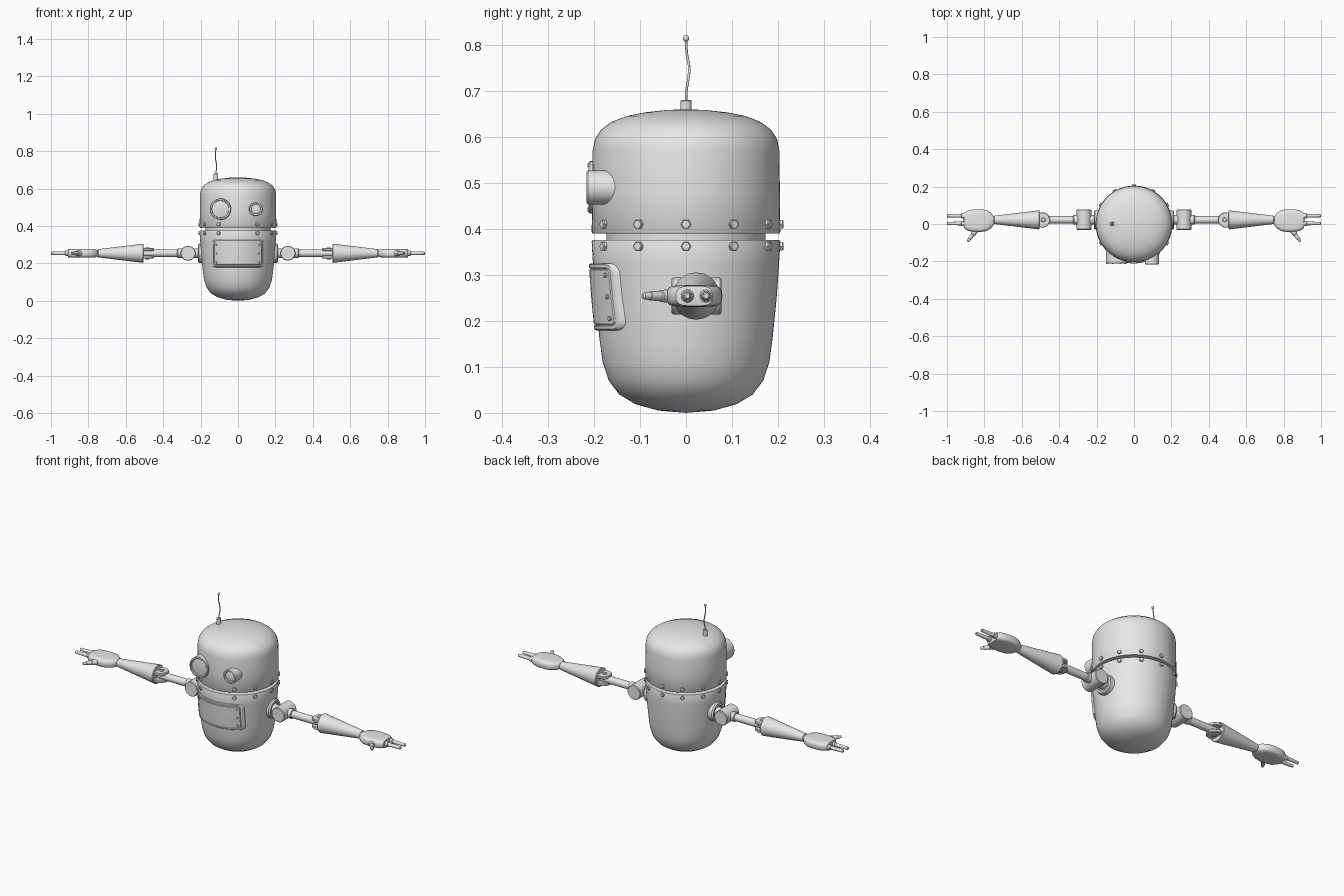
import bpy, bmesh, math
from mathutils import Vector

if "Cube" in bpy.data.objects:
    bpy.data.objects.remove(bpy.data.objects["Cube"])

grey = bpy.data.materials.new("robot grey")
grey.diffuse_color = (0.8, 0.8, 0.8, 1)
grey.use_nodes = True
grey.node_tree.nodes["Principled BSDF"].inputs["Base Color"].default_value = grey.diffuse_color


def finish(name, bm):
    bmesh.ops.remove_doubles(bm, verts=bm.verts, dist=1e-5)
    bmesh.ops.recalc_face_normals(bm, faces=bm.faces)
    me = bpy.data.meshes.new(name)
    bm.to_mesh(me)
    bm.free()
    me.materials.append(grey)
    ob = bpy.data.objects.new(name, me)
    bpy.context.collection.objects.link(ob)
    return ob


def lathe(name, profile, loc=(0, 0, 0), axis=(0, 0, 1), seg=32):
    """Spin (radius, height) points round an axis through loc."""
    bm = bmesh.new()
    q = Vector(axis).to_track_quat('Z', 'Y')
    rings = []
    for r, h in profile:
        rings.append([bm.verts.new(Vector(loc) + q @ Vector((
            r * math.cos(2 * math.pi * i / seg), r * math.sin(2 * math.pi * i / seg), h)))
            for i in range(seg)])
    for a, b in zip(rings, rings[1:]):
        for i in range(seg):
            j = (i + 1) % seg
            bm.faces.new((a[i], a[j], b[j], b[i]))
    return finish(name, bm)


def rod(name, a, b, r0, r1=None, seg=24, bevel=0.003):
    """Closed, slightly rounded cylinder or cone between two points."""
    r1 = r0 if r1 is None else r1
    a, b = Vector(a), Vector(b)
    n = (b - a).length
    return lathe(name, [(0, 0), (r0 - bevel, 0), (r0, bevel), (r1, n - bevel),
                        (r1 - bevel, n), (0, n)], a, b - a, seg)


# Body: rounded tub, recessed neck, domed head
tub = [(0, 0), (0.06, 0.005), (0.11, 0.019), (0.145, 0.04), (0.168, 0.07), (0.181, 0.11),
       (0.188, 0.16), (0.197, 0.25), (0.202, 0.32), (0.205, 0.372), (0.203, 0.376)]
lathe("body", tub + [(0.165, 0.376), (0, 0.376)], seg=96)
lathe("neck", [(0, 0.36), (0.173, 0.36), (0.173, 0.41), (0, 0.41)], seg=96)
lathe("head", [(0, 0.39), (0.203, 0.39), (0.205, 0.393), (0.204, 0.48), (0.203, 0.57),
               (0.198, 0.595), (0.185, 0.615), (0.163, 0.632), (0.13, 0.645),
               (0.09, 0.653), (0.045, 0.658), (0, 0.66)], seg=96)

# Seam bolts round the waist
for z in (0.362, 0.41):
    for i in range(12):
        a = math.radians(30 * i)
        if i == 9:
            continue
        d = Vector((math.cos(a), math.sin(a), 0))
        p = Vector((0, 0, z))
        rod("seam_bolt", p + d * 0.198, p + d * 0.212, 0.011, seg=6, bevel=0.002)


# Eyes: cylinder with raised rim and shallow lens
def eye(name, x, r, front):
    lathe(name, [(0, -0.11), (r, -0.11), (r, -0.003), (r - 0.003, 0), (r - 0.010, 0),
                 (r - 0.012, -0.006), (r * 0.45, -0.003), (0, -0.002)],
          (x, -front, 0.49), (0, -1, 0), 48)


eye("big_eye", -0.094, 0.057, 0.212)
eye("small_eye", 0.096, 0.037, 0.216)
for i in range(8):
    a = math.pi * (i + 0.5) / 4
    x, z = -0.094 + 0.052 * math.cos(a), 0.49 + 0.052 * math.sin(a)
    rod("eye_rivet", (x, -0.20, z), (x, -0.2145, z), 0.004, seg=8, bevel=0.001)


# Chest hatch: rounded rectangle wrapped on the body
def radius_at(z):
    for (r0, z0), (r1, z1) in zip(tub, tub[1:]):
        if z0 <= z <= z1:
            return r0 + (r1 - r0) * (z - z0) / (z1 - z0)


def on_body(x, z, off):
    r = radius_at(z) + off
    return Vector((x, -math.sqrt(r * r - x * x), z))


def hatch_outline(w, h, c, edge=10):
    corners = []
    for k, (sx, sz) in enumerate(((1, 1), (-1, 1), (-1, -1), (1, -1))):
        for i in range(7):
            a = math.pi / 2 * (k + i / 6)
            corners.append(((w - c) * sx + c * math.cos(a), (h - c) * sz + c * math.sin(a)))
    pts = []
    for i, p in enumerate(corners):
        q = corners[(i + 1) % len(corners)]
        n = edge if i % 7 == 6 else 1
        pts += [(p[0] + (q[0] - p[0]) * t / n, p[1] + (q[1] - p[1]) * t / n) for t in range(n)]
    return pts


bm = bmesh.new()
levels = [(0, -0.01), (0, 0.005), (0.003, 0.009), (0.010, 0.009), (0.011, 0.006),
          (0.013, 0.006), (0.014, 0.009)]
rings = [[bm.verts.new(on_body(x, 0.252 + z, o)) for x, z in
          hatch_outline(0.14 - d, 0.073 - d, 0.022 - d)] for d, o in levels]
for s in (0.8, 0.6, 0.4, 0.2, 0.0):
    rings.append([bm.verts.new(on_body(x * s, 0.252 + z * s, 0.009)) for x, z in
                  hatch_outline(0.126, 0.059, 0.008)])
for a, b in zip(rings, rings[1:]):
    for i in range(len(a)):
        j = (i + 1) % len(a)
        bm.faces.new((a[i], a[j], b[j], b[i]))
finish("chest_hatch", bm)
for x in (-0.113, 0.113):
    for z in (0.205, 0.252, 0.299):
        p = on_body(x, z, 0.005)
        d = Vector((p.x, p.y, 0)).normalized()
        rod("hatch_rivet", p, p + d * 0.008, 0.005, seg=8, bevel=0.001)

# Antenna with wavy wire and ball
rod("antenna_base", (-0.118, 0, 0.635), (-0.118, 0, 0.68), 0.012, bevel=0.002)
cu = bpy.data.curves.new("antenna_wire", 'CURVE')
cu.dimensions = '3D'
cu.bevel_depth = 0.0028
cu.bevel_resolution = 2
wire = [(-0.118, 0, 0.675), (-0.116, 0.001, 0.70), (-0.114, 0.005, 0.725),
        (-0.119, 0.007, 0.75), (-0.121, 0.002, 0.78), (-0.118, 0, 0.812)]
sp = cu.splines.new('BEZIER')
sp.bezier_points.add(len(wire) - 1)
for bp, p in zip(sp.bezier_points, wire):
    bp.co = p
    bp.handle_left_type = bp.handle_right_type = 'AUTO'
cu.materials.append(grey)
bpy.context.collection.objects.link(bpy.data.objects.new("antenna_wire", cu))
lathe("antenna_ball", [(0.007 * math.sin(math.pi * i / 8), -0.007 * math.cos(math.pi * i / 8))
                       for i in range(9)], (-0.118, 0, 0.814), seg=16)

# Arms, one per side
Y, Z = 0.022, 0.254
for s, side in ((1, "left"), (-1, "right")):
    def P(x, y=Y, z=Z):
        return Vector((s * x, y, z))
    out = (s, 0, 0)
    # shoulder
    lathe(side + "_shoulder_socket", [(0, 0.15), (0.051, 0.15), (0.051, 0.208), (0.046, 0.215),
          (0.036, 0.215), (0.034, 0.208), (0, 0.208)], (0, Y, Z), out)
    rod(side + "_shoulder_stub", P(0.17), P(0.25), 0.026)
    rod(side + "_shoulder_joint", P(0.267, -0.031), P(0.267, 0.077), 0.04, seg=40)
    # upper arm and elbow clevis
    rod(side + "_arm_collar", P(0.29), P(0.325), 0.025)
    rod(side + "_upper_arm", P(0.28), P(0.53), 0.02)
    for z in (0.227, 0.265):
        rod(side + "_elbow_plate", P(0.49, Y, z), P(0.49, Y, z + 0.016), 0.041)
    rod(side + "_elbow_pin", P(0.485, Y, 0.222), P(0.485, Y, 0.286), 0.012)
    # forearm
    rod(side + "_forearm", P(0.505), P(0.75), 0.051, 0.022, 40)
    rod(side + "_wrist", P(0.74), P(0.785), 0.016)
    # flattened palm
    palm = lathe(side + "_palm", [(0, 0.745), (0.02, 0.748), (0.042, 0.765), (0.056, 0.79),
                 (0.061, 0.82), (0.06, 0.86), (0.053, 0.89), (0.04, 0.908), (0, 0.913)],
                 (0, Y - 0.004, Z), out)
    for v in palm.data.vertices:
        v.co.z = Z + 0.024 * math.tanh((v.co.z - Z) / 0.026)
    # fingers and thumb
    for y in (0.003, 0.044):
        rod(side + "_finger_knuckle", P(0.885, y), P(0.925, y), 0.014, seg=16)
        rod(side + "_finger", P(0.90, y), P(1.0, y), 0.011, 0.008, 16)
    a, b = P(0.835, -0.02), P(0.89, -0.094)
    rod(side + "_thumb_knuckle", a, a.lerp(b, 0.5), 0.016, 0.013, 16)
    rod(side + "_thumb_middle", a.lerp(b, 0.4), a.lerp(b, 0.82), 0.011, 0.010, 16)
    rod(side + "_thumb_tip", a.lerp(b, 0.75), b, 0.009, 0.007, 16)

# Smooth shading with crisp edges
for ob in bpy.data.objects:
    if ob.type == 'MESH':
        ob.select_set(True)
        bpy.context.view_layer.objects.active = ob
bpy.ops.object.shade_smooth_by_angle(angle=math.radians(35))
